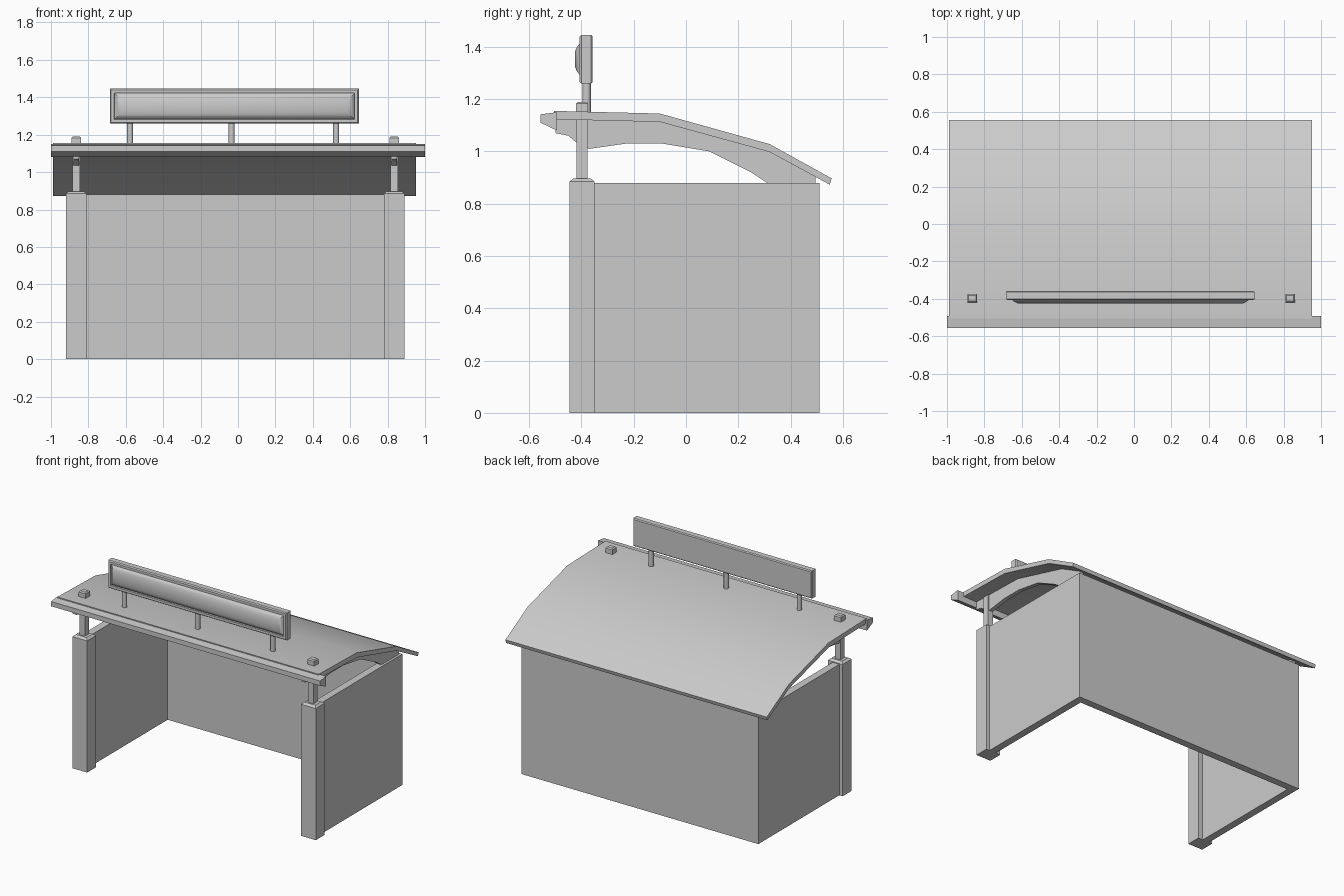
import bpy, bmesh, math

if "Cube" in bpy.data.objects:
    bpy.data.objects.remove(bpy.data.objects["Cube"])

CX = -0.015  # middle line of the building


def add(name, bm, smooth=False):
    bmesh.ops.recalc_face_normals(bm, faces=bm.faces)
    me = bpy.data.meshes.new(name)
    bm.to_mesh(me)
    bm.free()
    ob = bpy.data.objects.new(name, me)
    bpy.context.collection.objects.link(ob)
    if smooth:
        bpy.ops.object.select_all(action='DESELECT')
        ob.select_set(True)
        bpy.context.view_layer.objects.active = ob
        bpy.ops.object.shade_smooth_by_angle(angle=math.radians(35))
    return ob


def loft(name, rings, smooth=False):
    """Skin a list of equal-length point rings and cap both ends."""
    bm = bmesh.new()
    vs = [[bm.verts.new(p) for p in r] for r in rings]
    n = len(vs[0])
    for a, b in zip(vs, vs[1:]):
        for i in range(n):
            j = (i + 1) % n
            bm.faces.new((a[i], a[j], b[j], b[i]))
    bm.faces.new(vs[0])
    bm.faces.new(vs[-1])
    return add(name, bm, smooth)


def extrude_x(name, profile, x0, x1, smooth=False):
    """Sweep a (y, z) profile along x."""
    return loft(name, [[(x, y, z) for y, z in profile] for x in (x0, x1)], smooth)


def rect(x0, x1, y0, y1, z, d=0):
    return [(x0 + d, y0 + d, z), (x1 - d, y0 + d, z), (x1 - d, y1 - d, z), (x0 + d, y1 - d, z)]


# U-shaped wall: two sides and the back in one footprint
hw, t = 0.88, 0.05
plan = [(-hw, -0.36), (-hw, 0.51), (hw, 0.51), (hw, -0.36),
        (hw - t, -0.36), (hw - t, 0.51 - t), (t - hw, 0.51 - t), (t - hw, -0.36)]
loft("walls", [[(CX + x, y, z) for x, y in plan] for z in (0, 0.88)])

# Rib profile under the roof
rib = [(-0.5, 1.13), (-0.5, 1.07), (-0.45, 1.06), (-0.42, 1.035), (-0.37, 1.01),
       (-0.23, 1.03), (-0.09, 1.03), (0.09, 1.0), (0.25, 0.92), (0.31, 0.88),
       (0.495, 0.88), (0.495, 0.915), (0.32, 1.01), (-0.1, 1.125)]

for side, s in (("left", -1), ("right", 1)):
    # Corner pillar with chamfered cap
    px = CX + s * 0.85
    box = (px - 0.055, px + 0.055, -0.445, -0.35)
    loft(side + "_pillar", [rect(*box, 0), rect(*box, 0.885), rect(*box, 0.897, 0.015)])
    # Square post passing through the roof
    pb = (px - 0.026, px + 0.026, -0.42, -0.374)
    shaft = (px - 0.02, px + 0.02, -0.418, -0.376)
    loft(side + "_post", [rect(*shaft, 0.885), rect(*shaft, 1.16)])
    loft(side + "_post_cap", [rect(*pb, 1.14), rect(*pb, 1.183), rect(*pb, 1.19, 0.007)])
    # Curved roof rib
    extrude_x(side + "_rib", rib, px - 0.014, px + 0.014)

# Bent roof panel
roof = [(-0.505, 1.155), (-0.1, 1.145), (0.32, 1.028), (0.557, 0.897),
        (0.55, 0.873), (0.32, 0.998), (-0.1, 1.113), (-0.505, 1.123)]
extrude_x("roof", roof, -0.99, 0.953, True)

# Front fascia rail
extrude_x("fascia", [(-0.557, 1.142), (-0.557, 1.11), (-0.493, 1.08), (-0.493, 1.15)], -1, 1)

# Sign board: chamfered frame, shallow recess, bulging panel (y, inset)
rings = []
for y, d in [(-0.357, 0.006), (-0.363, 0), (-0.4, 0), (-0.407, 0.006), (-0.407, 0.022),
             (-0.398, 0.024), (-0.408, 0.034), (-0.417, 0.046), (-0.424, 0.062)]:
    x0, x1, z0, z1 = -0.684 + d, 0.646 - d, 1.26 + d, 1.446 - d
    rings.append([(x0, y, z0), (x1, y, z0), (x1, y, z1), (x0, y, z1)])
loft("sign_board", rings, True)

# Round sign supports
for i, x in enumerate((-0.577, -0.034, 0.525)):
    ring = [(x + 0.016 * math.cos(a), -0.38 + 0.016 * math.sin(a))
            for a in (k * math.tau / 12 for k in range(12))]
    loft(f"sign_support_{i + 1}", [[(u, v, z) for u, v in ring] for z in (1.13, 1.27)], True)
